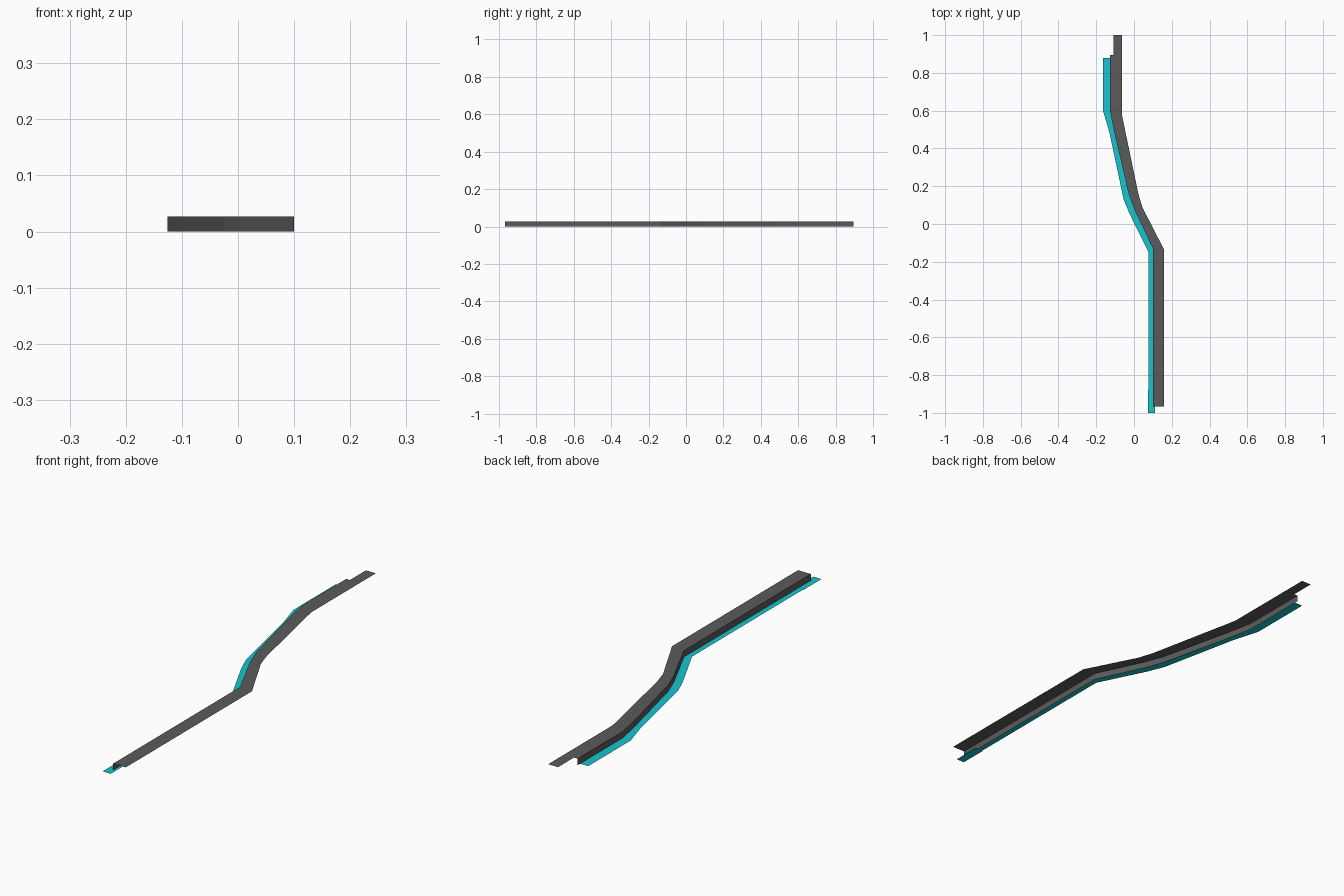
import bpy

if "Cube" in bpy.data.objects:
    bpy.data.objects.remove(bpy.data.objects["Cube"])

H = 0.027  # kerb height


def material(name, rgb):
    m = bpy.data.materials.new(name)
    m.diffuse_color = (*rgb, 1)
    m.use_nodes = True
    m.node_tree.nodes["Principled BSDF"].inputs["Base Color"].default_value = m.diffuse_color
    return m


grey = material("asphalt grey", (0.105, 0.105, 0.105))
cyan = material("gutter cyan", (0.008, 0.55, 0.62))


def ribbon(name, a, b, mat):
    """Flat strip of quads between two matching edge paths."""
    n = len(a)
    faces = [(i, i + 1, n + i + 1, n + i) for i in range(n - 1)]
    me = bpy.data.meshes.new(name)
    me.from_pydata(a + b, [], faces)
    me.materials.append(mat)
    ob = bpy.data.objects.new(name, me)
    bpy.context.collection.objects.link(ob)
    return ob


def at(path, z):
    return [(x, y, z) for x, y in path]


# plan lines, running from the front end to the back end
kerb = [(.1, -.967), (.1, -.13), (.003, .075), (-.027, .155),
        (-.103, .48), (-.126, .595), (-.126, .895)]
outer = [(.159, -.967), (.159, -.135), (.045, .087), (.024, .156),
         (-.05, .51), (-.063, .574), (-.063, .895)]
gutter = [(.077, -.88), (.077, -.15), (-.024, .055), (-.055, .13),
          (-.129, .48), (-.164, .60), (-.164, .88)]
inner = [(.1, -.88)] + kerb[1:-1] + [(-.126, .88)]

# raised pavement strip and its narrower back end
ribbon("pavement_top", at(outer, H), at(kerb, H), grey)
ribbon("pavement_back_end", [(-.063, .895, H), (-.063, 1, H)],
       [(-.109, .895, H), (-.109, 1, H)], grey)

# upright kerb face
ribbon("kerb_face", at(kerb, H), at(kerb, 0), grey)

# gutter strip at ground level and its wider front end
ribbon("gutter_strip", at(inner, 0), at(gutter, 0), cyan)
ribbon("gutter_front_end", [(.112, -1, 0), (.112, -.88, 0)],
       [(.074, -1, 0), (.074, -.88, 0)], cyan)
